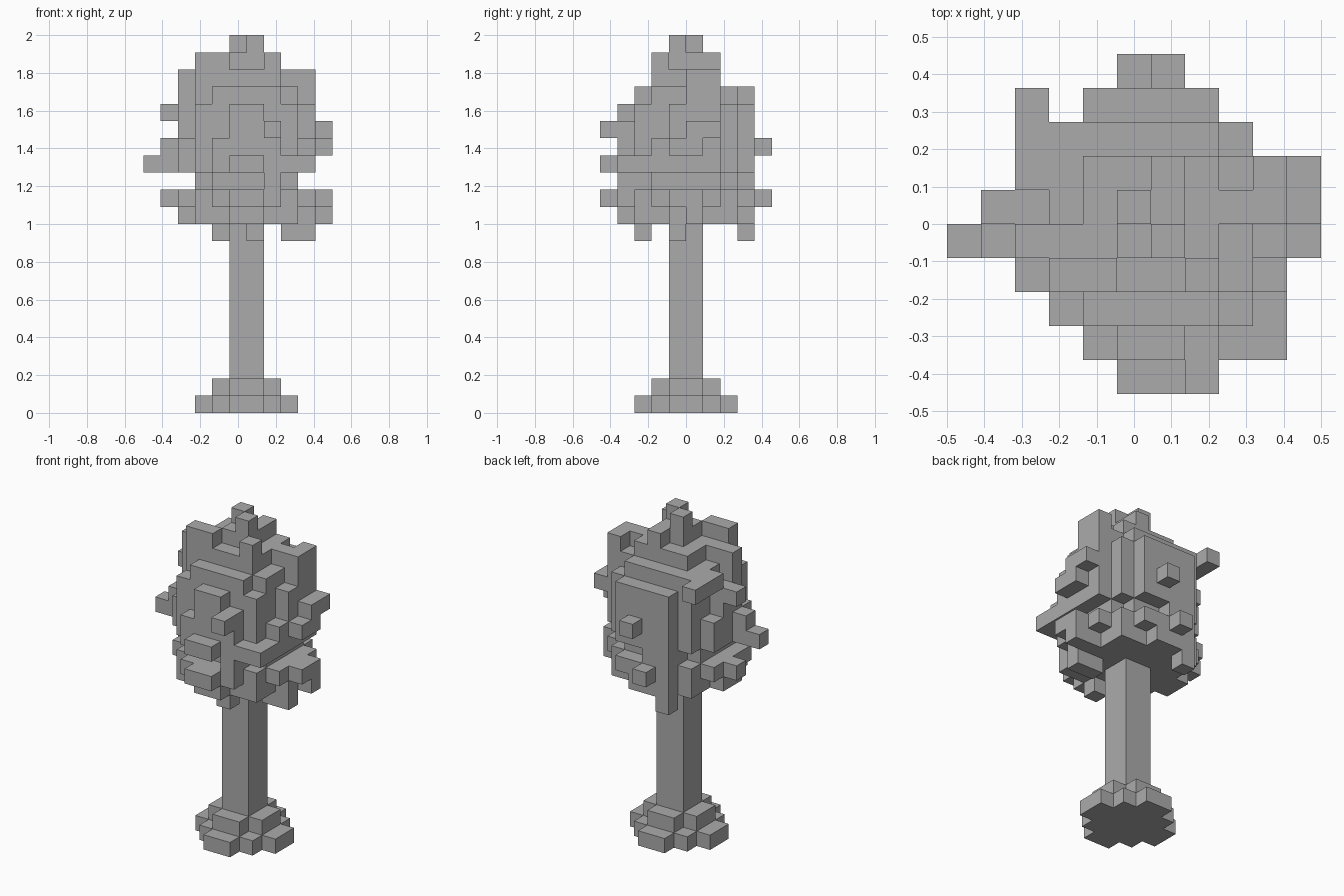
import bpy
import bmesh
from math import hypot
from itertools import product
from mathutils import Vector

cube = bpy.data.objects.get("Cube")
if cube:
    bpy.data.objects.remove(cube, do_unlink=True)

V = 1 / 11                         # edge length of one block
ORIGIN = Vector((-5.5, -5, 0))     # grid corner, in blocks
SIDES = [Vector(d) for d in ((1, 0, 0), (-1, 0, 0), (0, 1, 0),
                             (0, -1, 0), (0, 0, 1), (0, 0, -1))]

grey = bpy.data.materials.new("plain_grey")
grey.use_nodes = True
colour = (0.41, 0.41, 0.41, 1)
grey.diffuse_color = colour
grey.node_tree.nodes["Principled BSDF"].inputs["Base Color"].default_value = colour


def disc(layer, radius):
    """Round layer of blocks about the trunk axis."""
    return {(i, j, layer) for i, j in product(range(11), range(10))
            if hypot(i - 5.5, j - 4.5) <= radius}


def box(corner, size=(1, 1, 1)):
    """Cuboid of blocks from its lowest corner."""
    return set(product(*(range(c, c + s) for c, s in zip(corner, size))))


def build(name, cells, solid):
    """Mesh of the block faces that are not covered by other blocks."""
    bm = bmesh.new()
    for cell in sorted(cells):
        middle = Vector(cell) + Vector((0.5, 0.5, 0.5)) + ORIGIN
        for n in SIDES:
            if tuple(int(c + d) for c, d in zip(cell, n)) in solid:
                continue
            a = Vector((n.y, n.z, n.x)) / 2
            b = n.cross(a)
            ring = (a + b, b - a, -a - b, a - b)
            bm.faces.new([bm.verts.new((middle + n / 2 + p) * V) for p in ring])
    bmesh.ops.remove_doubles(bm, verts=bm.verts, dist=V / 100)
    mesh = bpy.data.meshes.new(name)
    bm.to_mesh(mesh)
    bm.free()
    mesh.materials.append(grey)
    bpy.context.collection.objects.link(bpy.data.objects.new(name, mesh))


# Stepped foot and square trunk
foot = disc(0, 2.6) | disc(1, 1.6)
trunk = box((5, 4, 2), (2, 2, 9))

# Rounded crown, layer by layer
crown = set()
radii = (3.6, 3.9, 3.2, 3.85, 3.9, 3.6, 3.6, 3.2, 2.2, 1.0)
for layer, radius in enumerate(radii, start=11):
    crown |= disc(layer, radius)

# Twigs on the front
front_twigs = [
    ((7, 0, 16), (1, 2, 1)),
    ((5, 0, 14), (2, 2, 1)),
    ((5, 0, 12), (2, 2, 1)),
    ((6, 2, 10), (1, 1, 2)),
    ((8, 1, 14), (2, 3, 1)),
    ((4, 1, 15), (3, 1, 1)),
    ((8, 2, 15), (1, 1, 2)),
    ((7, 1, 13), (1, 1, 2)),
]
# Twigs on the back
back_twigs = [
    ((4, 8, 10), (1, 1, 3)),
    ((5, 8, 12), (1, 2, 1)),
    ((6, 8, 15), (1, 2, 1)),
    ((4, 8, 16), (4, 1, 2)),
    ((2, 7, 18), (1, 2, 1)),
    ((2, 6, 18), (2, 2, 1)),
    ((4, 8, 13), (2, 1, 1)),
]
# Twigs on the two sides
side_twigs = [
    ((9, 5, 16), (1, 2, 4)),
    ((8, 5, 19), (1, 1, 1)),
    ((10, 4, 15), (1, 2, 1)),
    ((10, 5, 16), (1, 2, 1)),
    ((10, 5, 11), (1, 1, 2)),
    ((10, 4, 12), (1, 1, 1)),
    ((8, 4, 10), (2, 1, 2)),
    ((0, 4, 14), (2, 1, 1)),
    ((1, 4, 15), (1, 1, 1)),
    ((1, 5, 17), (1, 1, 1)),
    ((1, 5, 12), (1, 1, 1)),
]
# Twigs at the crown top
top_twigs = [
    ((5, 5, 21), (1, 1, 1)),
    ((6, 4, 21), (1, 1, 1)),
    ((7, 3, 18), (1, 1, 3)),
    ((3, 3, 19), (2, 1, 2)),
    ((6, 6, 20), (1, 1, 1)),
    ((2, 4, 18), (2, 1, 2)),
]
for corner, size in front_twigs + back_twigs + side_twigs + top_twigs:
    crown |= box(corner, size)
trunk -= crown

everything = foot | trunk | crown
for part, cells in (("tree_foot", foot), ("tree_trunk", trunk), ("tree_crown", crown)):
    build(part, cells, everything)
